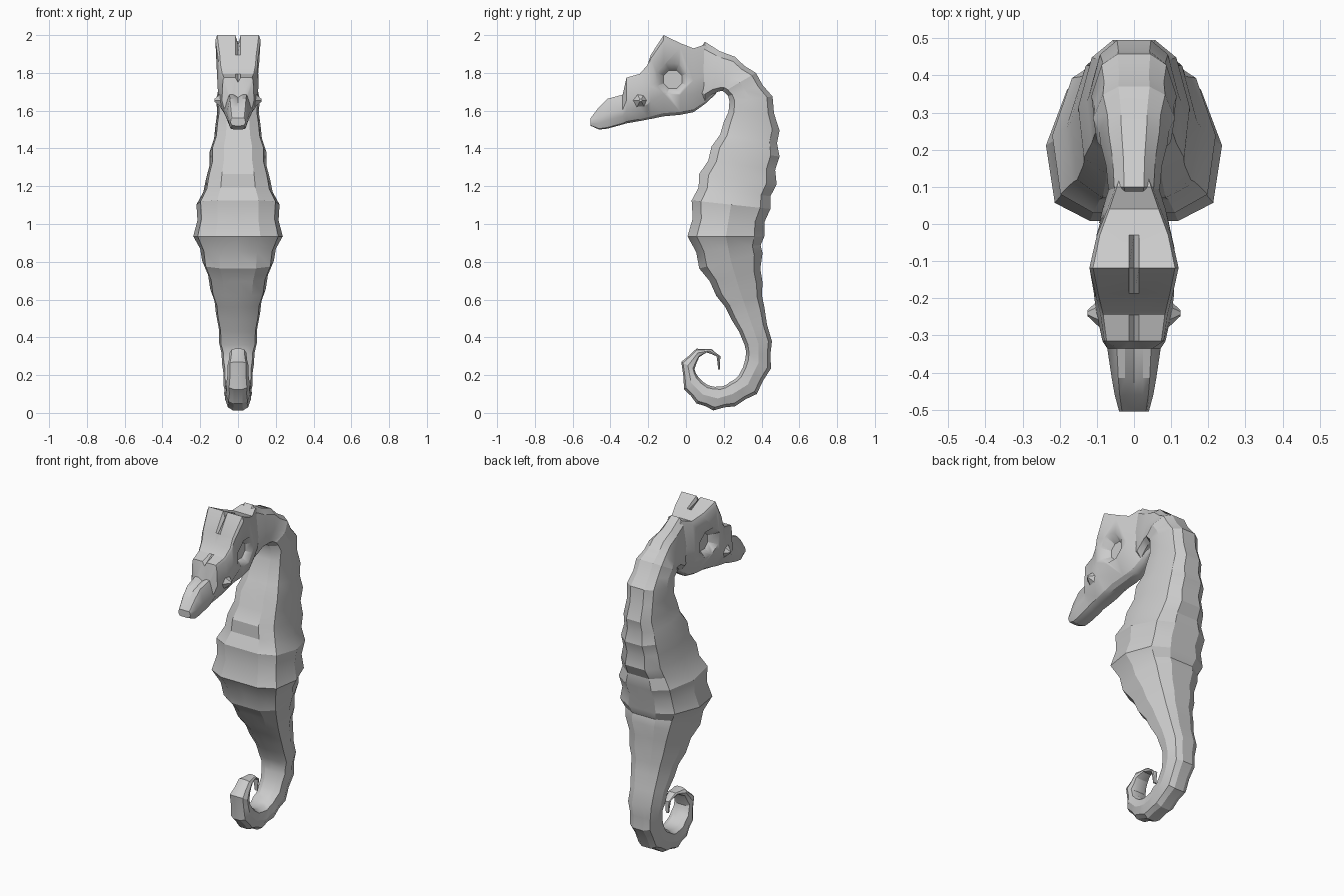
import bpy, bmesh, math
from mathutils import Vector, Matrix

if "Cube" in bpy.data.objects:
    bpy.data.objects.remove(bpy.data.objects["Cube"])

grey = bpy.data.materials.new("stone grey")
grey.use_nodes = True
colour = (.6, .6, .6, 1)
grey.diffuse_color = colour
grey.node_tree.nodes["Principled BSDF"].inputs["Base Color"].default_value = colour


def finish(name, bm, angle=25):
    """Turn a bmesh into a shaded, coloured object."""
    bmesh.ops.recalc_face_normals(bm, faces=bm.faces)
    mesh = bpy.data.meshes.new(name)
    bm.to_mesh(mesh)
    bm.free()
    mesh.materials.append(grey)
    obj = bpy.data.objects.new(name, mesh)
    bpy.context.collection.objects.link(obj)
    bpy.ops.object.select_all(action='DESELECT')
    obj.select_set(True)
    bpy.context.view_layer.objects.active = obj
    bpy.ops.object.shade_smooth_by_angle(angle=math.radians(angle))
    return obj


def loft(name, rings, angle=25):
    """Skin closed rings of equal length and cap both ends."""
    bm = bmesh.new()
    loops = [[bm.verts.new(p) for p in ring] for ring in rings]
    for a, b in zip(loops, loops[1:]):
        for i in range(len(a)):
            j = (i + 1) % len(a)
            bm.faces.new((a[i], a[j], b[j], b[i]))
    bm.faces.new(loops[0])
    bm.faces.new(loops[-1])
    return finish(name, bm, angle)


def mirrored(half):
    """Close a half section that starts and ends on the centre line."""
    return half + [Vector((-p.x, p.y, p.z)) for p in reversed(half[1:-1])]


# Body and curled tail: inner y, inner z, outer y, outer z, half width
ridges = [
    (.04, 1.66, .04, 1.90, .055), (.10, 1.65, .10, 1.965, .07),
    (.17, 1.70, .26, 1.885, .09), (.20, 1.70, .37, 1.80, .11),
    (.23, 1.65, .458, 1.675, .115), (.20, 1.54, .495, 1.495, .12),
    (.135, 1.41, .495, 1.357, .15), (.07, 1.265, .48, 1.21, .17),
    (.03, 1.125, .447, 1.08, .22), (.008, .935, .415, .935, .237),
    (.07, .765, .405, .845, .19), (.16, .62, .405, .69, .147),
    (.24, .495, .415, .56, .117), (.31, .36, .455, .38, .10),
    (.315, .29, .45, .235, .085), (.28, .20, .375, .10, .078),
    (.235, .165, .26, .035, .074), (.19, .14, .145, .013, .07),
    (.12, .145, .055, .05, .066), (.065, .19, -.01, .125, .062),
    (.045, .23, -.025, .27, .056), (.07, .295, .055, .34, .045),
    (.11, .32, .135, .338, .03), (.162, .30, .182, .30, .018),
    (.17, .23, .18, .23, .01)]
# Cross-section: share of the depth, share of the width
outline = [(0, 0), (0, .5), (.12, .9), (.5, 1), (.87, .76), (1, .38), (1, 0)]


def body_ring(inner, outer, width):
    half = []
    for t, k in outline:
        p = inner.lerp(outer, t)
        p.x = width * k
        half.append(p)
    return mirrored(half)


rings, last = [], None
for iy, iz, oy, oz, width in ridges:
    inner, outer = Vector((0, iy, iz)), Vector((0, oy, oz))
    if last:
        # Pinched waist between neighbouring ridges
        a, b, w = last
        mid_in, mid_out = (a + inner) / 2, (b + outer) / 2
        rings.append(body_ring(mid_in.lerp(mid_out, .04), mid_out.lerp(mid_in, .04),
                               (w + width) / 2 * .94))
    rings.append(body_ring(inner, outer, width))
    last = inner, outer, width
loft("ridged_body", rings)

# Head: y, top z, bottom z, top, middle and bottom half widths, notch depth
stations = [
    (-.505, 1.56, 1.52, .035, .04, .03, 0), (-.46, 1.62, 1.50, .042, .052, .04, .005),
    (-.415, 1.663, 1.505, .046, .06, .042, .015), (-.335, 1.685, 1.527, .05, .072, .045, .015),
    (-.315, 1.775, 1.533, .08, .085, .045, .025), (-.245, 1.795, 1.545, .09, .10, .048, 0),
    (-.205, 1.84, 1.553, .10, .106, .05, 0), (-.187, 1.895, 1.556, .105, .108, .05, 0),
    (-.118, 2, 1.57, .12, .108, .05, .05), (-.03, 1.957, 1.578, .10, .102, .05, 0),
    (.04, 1.93, 1.592, .072, .085, .045, 0), (.10, 1.95, 1.635, .05, .066, .035, 0),
    (.16, 1.90, 1.69, .03, .04, .02, 0)]
rings = []
for y, top, low, wt, wm, wb, notch in stations:
    tall = top - low
    slot = .014 if y > -.33 else .024
    half = [(0, top - notch), (slot, top), (wt * .92, top), (wt, top - tall * .06),
            (wm, low + tall * .5), (wm * .92, low + tall * .28),
            (wb, low + tall * .04), (wb * .5, low), (0, low)]
    rings.append(mirrored([Vector((x, y, z)) for x, z in half]))
head = loft("head", rings, 28)

# Eye sockets: tapered octagonal cuts, one on each side
for side in (1, -1):
    bm = bmesh.new()
    place = (Matrix.Translation((side * .105, -.07, 1.765))
             @ Matrix.Rotation(side * math.pi / 2, 4, 'Y')
             @ Matrix.Rotation(math.pi / 8, 4, 'Z'))
    bmesh.ops.create_cone(bm, cap_ends=True, segments=8, radius1=.052,
                          radius2=.125, depth=.09, matrix=place)
    cutter = finish("socket_cutter", bm)
    cutter.hide_render = True
    cut = head.modifiers.new("eye socket", 'BOOLEAN')
    cut.operation, cut.solver, cut.object = 'DIFFERENCE', 'EXACT', cutter
    bpy.context.view_layer.objects.active = head
    bpy.ops.object.modifier_apply(modifier=cut.name)
    bpy.data.objects.remove(cutter)

# Cheek spikes: low pyramids beside the snout
for side, name in ((1, "left_cheek_spike"), (-1, "right_cheek_spike")):
    bm = bmesh.new()
    place = (Matrix.Translation((side * .1, -.24, 1.655))
             @ Matrix.Rotation(side * math.pi / 2, 4, 'Y'))
    bmesh.ops.create_cone(bm, cap_ends=True, segments=6, radius1=.055,
                          radius2=.008, depth=.05, matrix=place)
    finish(name, bm)
